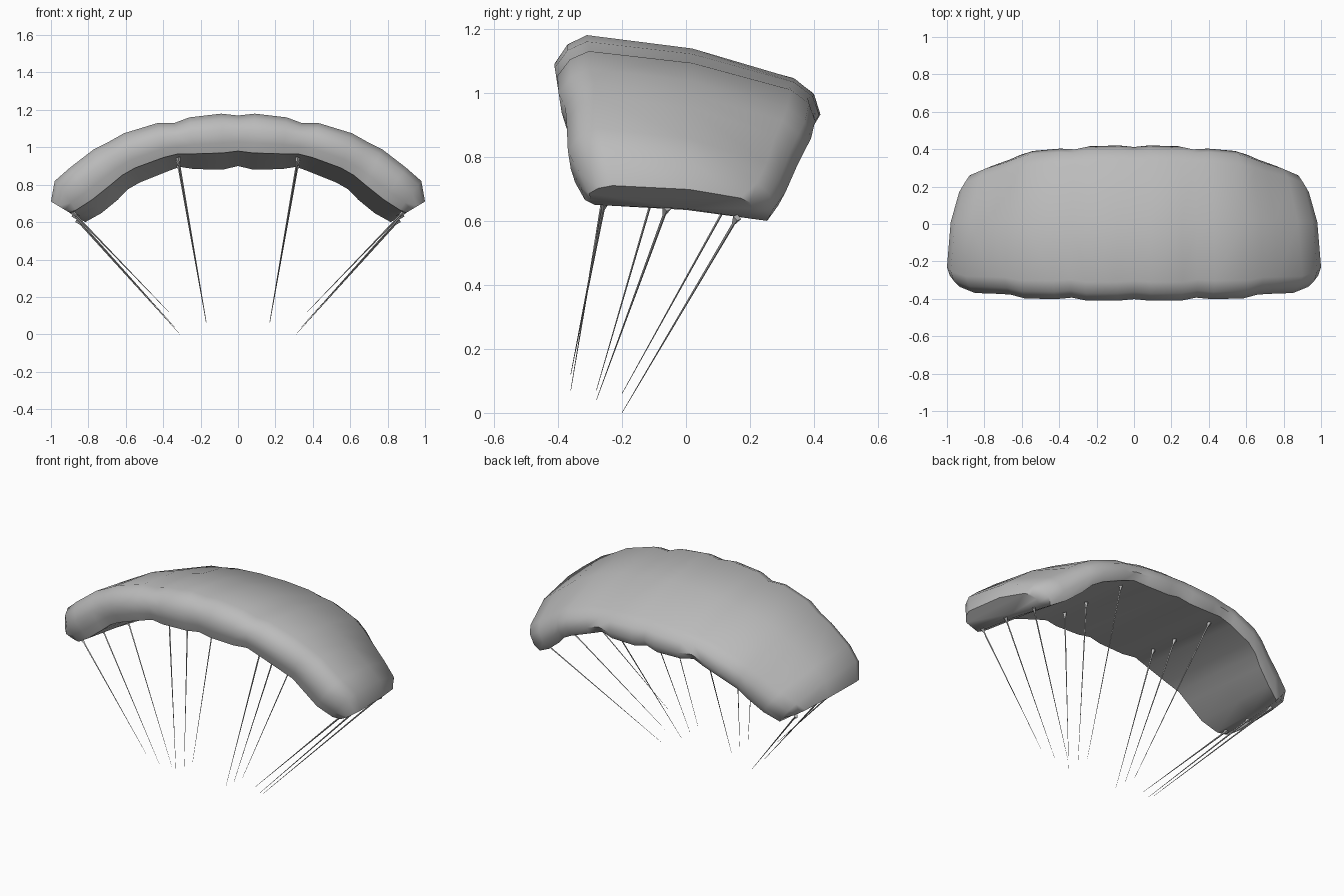
import bpy, bmesh
from mathutils import Vector

cube = bpy.data.objects.get("Cube")
if cube:
    bpy.data.objects.remove(cube, do_unlink=True)

# One plain grey fabric colour
grey = bpy.data.materials.new("grey fabric")
grey.use_nodes = True
colour = (0.5, 0.5, 0.5, 1)
grey.diffuse_color = colour
grey.node_tree.nodes["Principled BSDF"].inputs["Base Color"].default_value = colour


def add_object(name, bm, smooth_angle):
    """Turn a bmesh into a shaded, coloured object."""
    bmesh.ops.recalc_face_normals(bm, faces=bm.faces[:])
    mesh = bpy.data.meshes.new(name)
    bm.to_mesh(mesh)
    bm.free()
    obj = bpy.data.objects.new(name, mesh)
    bpy.context.collection.objects.link(obj)
    mesh.materials.append(grey)
    bpy.ops.object.select_all(action="DESELECT")
    obj.select_set(True)
    bpy.context.view_layer.objects.active = obj
    bpy.ops.object.shade_smooth_by_angle(angle=smooth_angle)
    return obj


# Airfoil section: depth, and height from the front lip (0) to the crest (1)
section = [(-.385, 0), (-.40, .25), (-.41, .58), (-.37, .86), (-.31, 1),
           (.02, .8), (.34, .35), (.40, .12), (.42, -.18), (.39, -.42), (0, -.2)]

# Span stations: lip x, lip z, crest x, crest z, front scale, back scale
stations = [
    (0, .98, 0, 1.17, .98, .98),
    (.08, .97, .09, 1.18, 1, 1),
    (.24, .965, .26, 1.16, 1, .99),
    (.32, .965, .34, 1.13, .96, .95),
    (.40, .945, .43, 1.13, .98, .96),
    (.55, .89, .61, 1.075, .97, .93),
    (.62, .85, .69, 1.03, .92, .88),
    (.68, .80, .77, .99, .91, .82),
    (.78, .72, .90, .89, .90, .74),
    (.865, .665, .98, .82, .82, .65),
    (.90, .65, 1, .71, .74, .50),
]

# Canopy: loft the left half, cap its tip and mirror it
bm = bmesh.new()
rings = []
for lip_x, lip_z, top_x, top_z, front, back in stations:
    lip = Vector((lip_x, 0, lip_z))
    up = Vector((top_x, 0, top_z)) - lip
    ring = []
    for depth, height in section:
        point = lip + up * height
        point.y = depth * (front if depth < 0 else back)
        ring.append(bm.verts.new(point))
    rings.append(ring)
count = len(section)
for inner, outer in zip(rings, rings[1:]):
    for i in range(count):
        j = (i + 1) % count
        bm.faces.new((inner[i], inner[j], outer[j], outer[i]))
bm.faces.new(rings[-1])
half = bm.verts[:] + bm.edges[:] + bm.faces[:]
bmesh.ops.mirror(bm, geom=half, axis="X", merge_dist=0.001)
bmesh.ops.remove_doubles(bm, verts=bm.verts[:], dist=0.001)
add_object("canopy", bm, 0.9)


def suspension_line(name, top, bottom):
    """A tapering cord with a small flared patch at its upper end."""
    bm = bmesh.new()
    axis = (top - bottom).normalized()
    side = axis.cross(Vector((0, 1, 0))).normalized()
    other = axis.cross(side)
    loops = []
    for centre, radius in ((bottom, .0008), (top - axis * .03, .005), (top, .014)):
        loops.append([bm.verts.new(centre + d * radius)
                      for d in (side, other, -side, -other)])
    for low, high in zip(loops, loops[1:]):
        for i in range(4):
            j = (i + 1) % 4
            bm.faces.new((low[i], low[j], high[j], high[i]))
    bm.faces.new(loops[0])
    bm.faces.new(loops[-1])
    add_object(name, bm, 0.5)


# Suspension lines: upper and lower ends on the left, repeated on the right
lines = {
    "inner_front_line": ((.32, -.215, .945), (.17, -.36, .07)),
    "inner_middle_line": ((.32, -.03, .93), (.17, -.28, .07)),
    "inner_rear_line": ((.32, .27, .908), (.17, -.20, .06)),
    "outer_front_line": ((.885, -.255, .655), (.37, -.36, .12)),
    "outer_middle_line": ((.88, -.06, .64), (.34, -.28, .04)),
    "outer_rear_line": ((.86, .16, .61), (.31, -.20, 0)),
}
for name, (top, bottom) in lines.items():
    for side_name, sign in (("left", 1), ("right", -1)):
        mirror = Vector((sign, 1, 1))
        suspension_line(side_name + "_" + name, Vector(top) * mirror, Vector(bottom) * mirror)
